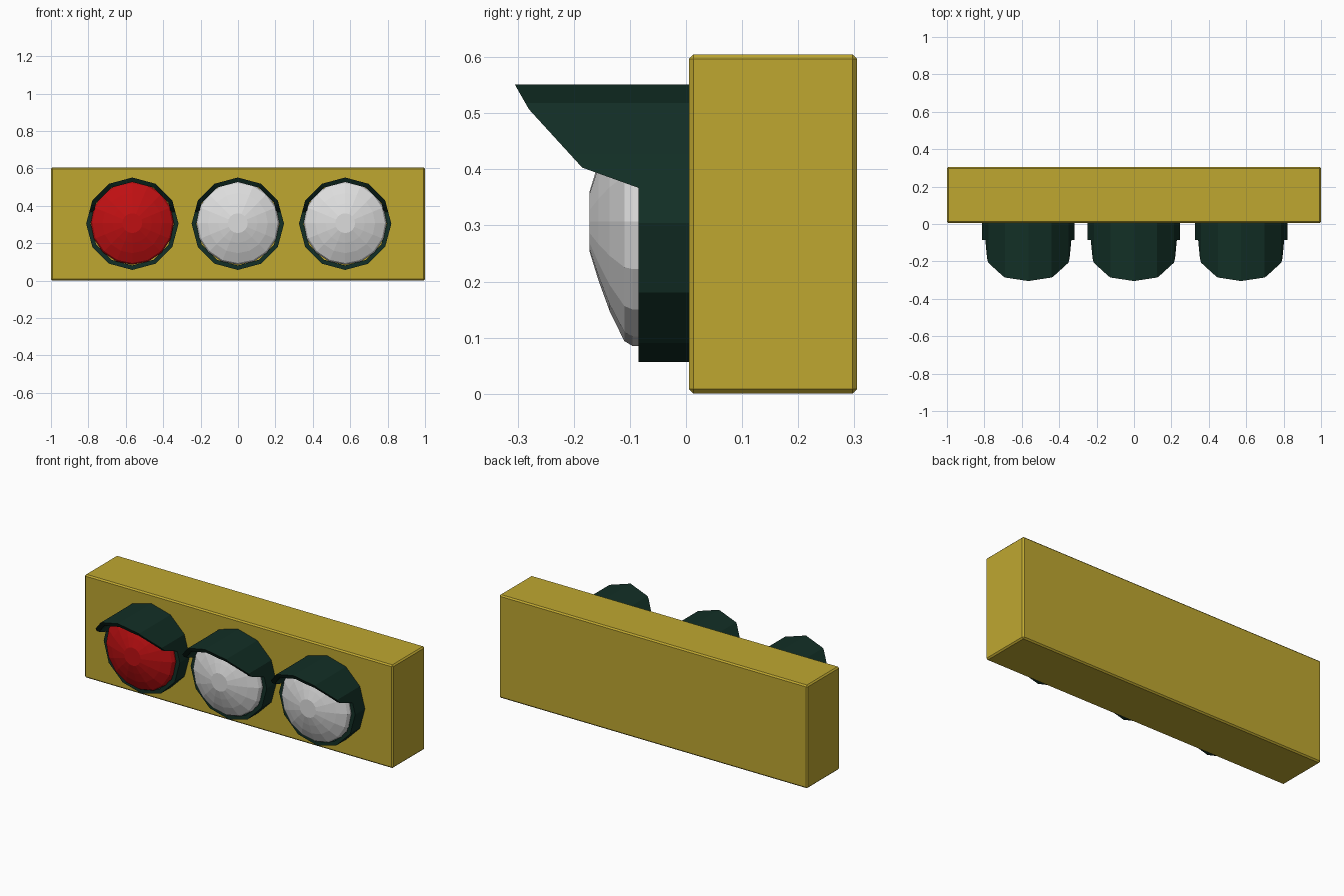
import bpy, bmesh, math

if "Cube" in bpy.data.objects:
    bpy.data.objects.remove(bpy.data.objects["Cube"])


def material(name, rgb):
    m = bpy.data.materials.new(name)
    m.diffuse_color = (*rgb, 1)
    m.use_nodes = True
    m.node_tree.nodes["Principled BSDF"].inputs["Base Color"].default_value = m.diffuse_color
    return m


YELLOW = material("housing yellow", (0.52, 0.39, 0.03))
GREEN = material("hood dark green", (0.006, 0.028, 0.019))
RED = material("lens red", (0.52, 0.005, 0.006))
WHITE = material("lens white", (0.72, 0.72, 0.72))

CZ = 0.304        # height of lamp centres
FACE_Y = 0.005    # front plane of the housing


def finish(bm, name, mat):
    bmesh.ops.recalc_face_normals(bm, faces=bm.faces)
    me = bpy.data.meshes.new(name)
    bm.to_mesh(me)
    bm.free()
    me.materials.append(mat)
    ob = bpy.data.objects.new(name, me)
    bpy.context.collection.objects.link(ob)
    return ob


# Hood front edge as (z, y): flat collar low down, sweeping out to a peak
EDGE = [(0.0, -0.085), (0.367, -0.085), (0.403, -0.185), (0.507, -0.280), (0.551, -0.305)]


def front_y(z):
    for (z0, y0), (z1, y1) in zip(EDGE, EDGE[1:]):
        if z <= z1:
            return y0 + (y1 - y0) * (z - z0) / (z1 - z0)
    return EDGE[-1][1]


def outline(r):
    """Twelve-sided outline with extra points where the edge profile bends."""
    corners = [(r * math.cos(math.tau * i / 12), CZ + r * math.sin(math.tau * i / 12))
               for i in range(12)]
    pts = []
    for i, (x0, z0) in enumerate(corners):
        x1, z1 = corners[(i + 1) % 12]
        pts.append((x0, z0))
        cuts = [(z - z0) / (z1 - z0) for z, _ in EDGE[1:4] if min(z0, z1) < z < max(z0, z1)]
        pts += [(x0 + (x1 - x0) * t, z0 + (z1 - z0) * t) for t in sorted(cuts)]
    return pts


def hood(name, cx):
    bm = bmesh.new()
    rings = []
    for r, front in ((0.247, False), (0.247, True), (0.223, True), (0.223, False)):
        rings.append([bm.verts.new((cx + x, front_y(z) if front else FACE_Y + 0.003, z))
                      for x, z in outline(r)])
    n = len(rings[0])
    for k in range(4):
        a, b = rings[k], rings[(k + 1) % 4]
        for i in range(n):
            j = (i + 1) % n
            bm.faces.new((a[i], a[j], b[j], b[i]))
    return finish(bm, name, GREEN)


# Lens dome profile as (radius, y)
DOME = [(0.221, 0.0), (0.222, -0.095), (0.213, -0.110), (0.160, -0.136),
        (0.105, -0.156), (0.053, -0.172)]


def lens(name, cx, mat, sides=16):
    bm = bmesh.new()
    rings = [[bm.verts.new((cx + r * math.cos(math.tau * i / sides), y,
                            CZ + 0.003 + r * math.sin(math.tau * i / sides)))
              for i in range(sides)] for r, y in DOME]
    for a, b in zip(rings, rings[1:]):
        for i in range(sides):
            j = (i + 1) % sides
            bm.faces.new((a[i], a[j], b[j], b[i]))
    bm.faces.new(rings[-1])
    bm.faces.new(rings[0])
    return finish(bm, name, mat)


# Housing box with a small chamfer
bm = bmesh.new()
bmesh.ops.create_cube(bm, size=1)
for v in bm.verts:
    v.co = (v.co.x * 2, 0.155 + v.co.y * 0.3, 0.3025 + v.co.z * 0.605)
bmesh.ops.bevel(bm, geom=bm.edges[:], offset=0.008, segments=1, affect='EDGES')
finish(bm, "housing", YELLOW)

# Three lamps: one red, two white
for side, cx, mat in (("left", -0.565, RED), ("middle", -0.001, WHITE), ("right", 0.573, WHITE)):
    hood(side + "_hood", cx)
    lens(side + "_lens", cx, mat)
